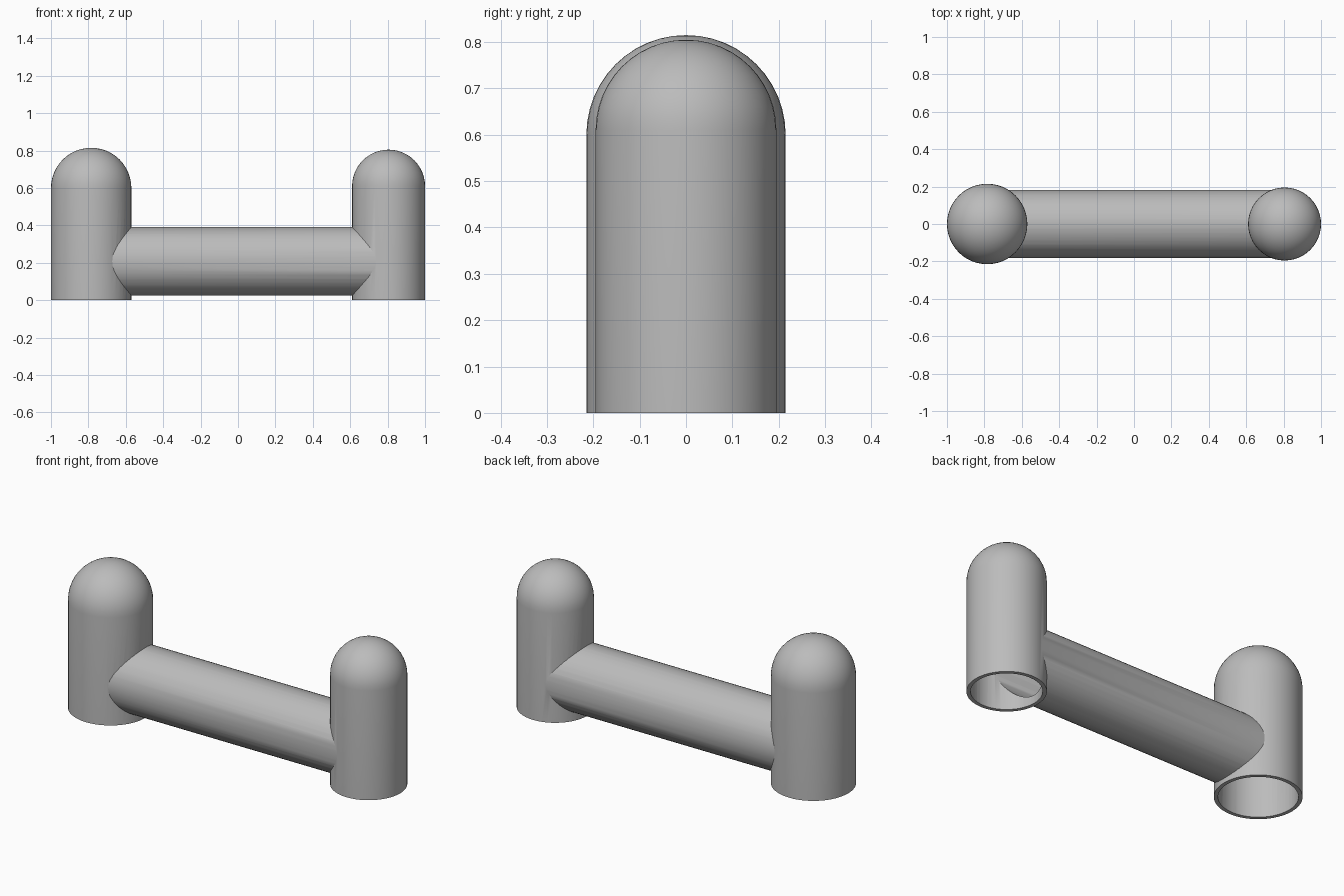
import bpy, bmesh
from math import pi, sin, cos, radians
from mathutils import Matrix, Vector

SEGMENTS = 48
WALL = 0.02
BAR_RADIUS, BAR_HEIGHT = 0.183, 0.208
POSTS = {"right_post": (-0.785, 0.215, 0.60), "left_post": (0.805, 0.195, 0.61)}  # x, radius, dome base

cube = bpy.data.objects.get("Cube")
if cube:
    bpy.data.objects.remove(cube, do_unlink=True)

grey = bpy.data.materials.new("plain grey")
grey.use_nodes = True
grey.diffuse_color = (0.5, 0.5, 0.5, 1)
grey.node_tree.nodes["Principled BSDF"].inputs["Base Color"].default_value = grey.diffuse_color


def add_object(name, bm):
    bmesh.ops.recalc_face_normals(bm, faces=bm.faces)
    mesh = bpy.data.meshes.new(name)
    bm.to_mesh(mesh)
    bm.free()
    mesh.materials.append(grey)
    obj = bpy.data.objects.new(name, mesh)
    bpy.context.collection.objects.link(obj)
    return obj


def domed_post(name, x, radius, dome_base, bottom):
    """Solid of revolution: straight wall closed by a hemisphere."""
    steps = SEGMENTS // 4
    profile = [(0, bottom), (radius, bottom)]
    profile += [(radius * cos(a), dome_base + radius * sin(a))
                for a in (pi / 2 * i / steps for i in range(steps))]
    profile.append((0, dome_base + radius))
    bm = bmesh.new()
    verts = [bm.verts.new((r, 0, z)) for r, z in profile]
    edges = [bm.edges.new(pair) for pair in zip(verts, verts[1:])]
    bmesh.ops.spin(bm, geom=verts + edges, cent=(0, 0, 0), axis=(0, 0, 1),
                   angle=2 * pi, steps=SEGMENTS, use_merge=False)
    bmesh.ops.remove_doubles(bm, verts=bm.verts, dist=0.0001)
    bmesh.ops.translate(bm, verts=bm.verts, vec=Vector((x, 0, 0)))
    return add_object(name, bm)


def bar(name, radius):
    """Cylinder running between the axes of the two posts."""
    ends = [post[0] for post in POSTS.values()]
    place = Matrix.Translation((sum(ends) / 2, 0, BAR_HEIGHT)) @ Matrix.Rotation(pi / 2, 4, "Y")
    bm = bmesh.new()
    bmesh.ops.create_cone(bm, cap_ends=True, segments=SEGMENTS, radius1=radius,
                          radius2=radius, depth=ends[1] - ends[0], matrix=place)
    return add_object(name, bm)


def combine(target, tool, operation):
    mod = target.modifiers.new(operation.lower(), "BOOLEAN")
    mod.operation, mod.solver, mod.object = operation, "EXACT", tool
    bpy.context.view_layer.objects.active = target
    bpy.ops.object.modifier_apply(modifier=mod.name)
    bpy.data.objects.remove(tool, do_unlink=True)


# Outer skin: crossbar fused with both posts
frame = bar("pipe_frame", BAR_RADIUS)
for name, (x, radius, base) in POSTS.items():
    combine(frame, domed_post(name, x, radius, base, 0), "UNION")

# Connected cavity, open at the feet
cavity = bar("cavity", BAR_RADIUS - WALL)
for name, (x, radius, base) in POSTS.items():
    combine(cavity, domed_post(name, x, radius - WALL, base, -0.1), "UNION")
combine(frame, cavity, "DIFFERENCE")

# Smooth walls with crisp joints and rims
bpy.ops.object.select_all(action="DESELECT")
frame.select_set(True)
bpy.context.view_layer.objects.active = frame
bpy.ops.object.shade_smooth_by_angle(angle=radians(30))
